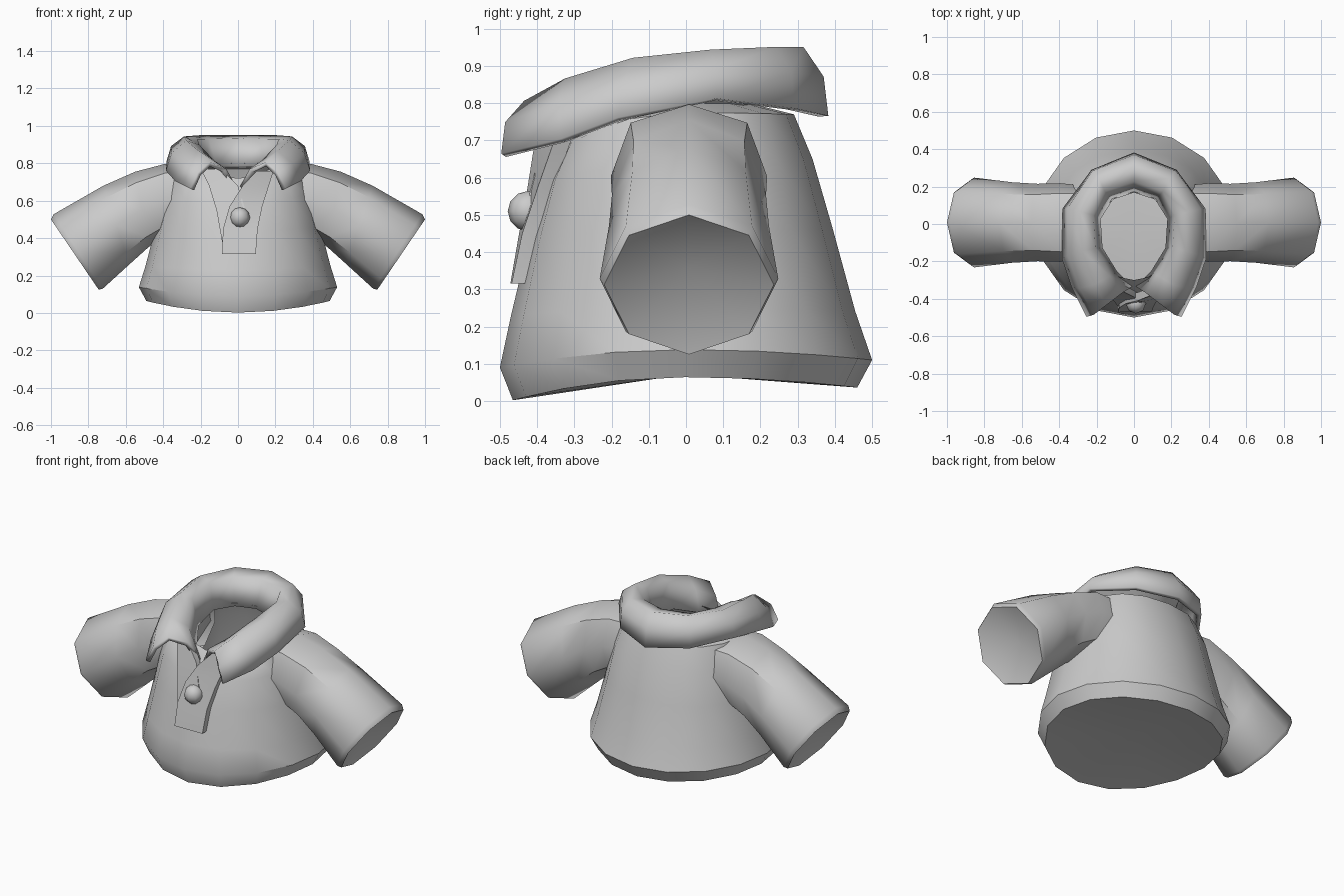
import bpy, bmesh, math
from mathutils import Vector

if "Cube" in bpy.data.objects:
    bpy.data.objects.remove(bpy.data.objects["Cube"])

fabric = bpy.data.materials.new("light_grey")
fabric.diffuse_color = (0.6, 0.6, 0.6, 1)
fabric.use_nodes = True
fabric.node_tree.nodes["Principled BSDF"].inputs["Base Color"].default_value = fabric.diffuse_color


def finish(name, bm, angle=35):
    bmesh.ops.recalc_face_normals(bm, faces=bm.faces[:])
    me = bpy.data.meshes.new(name)
    bm.to_mesh(me)
    bm.free()
    me.materials.append(fabric)
    ob = bpy.data.objects.new(name, me)
    bpy.context.collection.objects.link(ob)
    bpy.ops.object.select_all(action='DESELECT')
    bpy.context.view_layer.objects.active = ob
    ob.select_set(True)
    bpy.ops.object.shade_smooth_by_angle(angle=math.radians(angle))
    return ob


def loft(name, rings, closed=True, start=None, end=None, angle=35):
    """Skin equally long point rings; start and end shift the cap centres."""
    bm = bmesh.new()
    vs = [[bm.verts.new(p) for p in r] for r in rings]
    n = len(rings[0])
    for a, b in zip(vs, vs[1:]):
        for i in range(n if closed else n - 1):
            j = (i + 1) % n
            bm.faces.new((a[i], a[j], b[j], b[i]))
    for shift, ring in ((start, vs[0]), (end, vs[-1])):
        if shift is not None:
            mid = sum((v.co for v in ring), Vector()) / n
            c = bm.verts.new(mid + Vector(shift))
            for i in range(n):
                bm.faces.new((ring[i], ring[(i + 1) % n], c))
    return finish(name, bm, angle)


def power(v, e):
    return math.copysign(abs(v) ** e, v) if abs(v) > 1e-6 else 0.0


# Torso: half width, front y, back y, height at front, side and back, squareness
def torso_ring(rx, yf, yb, zf, zm, zb, e, n=16):
    pts = []
    for i in range(n):
        a = math.tau * i / n
        s = power(math.cos(a), e)
        y = (yf + yb) / 2 + s * (yb - yf) / 2
        z = zm + ((zb if s > 0 else zf) - zm) * s * s
        pts.append((rx * power(math.sin(a), e), y, z))
    return pts


torso = [
    (0.49, -0.465, 0.46, 0.002, 0.064, 0.036, 1),
    (0.53, -0.50, 0.50, 0.09, 0.138, 0.11, 1),
    (0.495, -0.47, 0.455, 0.23, 0.25, 0.24, 0.98),
    (0.44, -0.42, 0.395, 0.44, 0.46, 0.46, 0.94),
    (0.395, -0.375, 0.34, 0.59, 0.64, 0.65, 0.88),
    (0.35, -0.33, 0.29, 0.68, 0.775, 0.77, 0.88),
    (0.20, -0.30, 0.17, 0.72, 0.805, 0.80, 0.95),
]
loft("torso", [torso_ring(*r) for r in torso], start=(0, 0, 0.03))

# Sleeves: top x, top z, bottom x, bottom z, half depth, squareness
sleeve = [
    (0.25, 0.79, 0.34, 0.44, 0.20, 0.8),
    (0.39, 0.797, 0.40, 0.41, 0.21, 0.85),
    (0.55, 0.755, 0.48, 0.35, 0.207, 0.95),
    (0.72, 0.68, 0.58, 0.26, 0.215, 1),
    (0.985, 0.528, 0.725, 0.128, 0.24, 1),
    (1.00, 0.50, 0.745, 0.125, 0.228, 1),
]


def sleeve_ring(side, tx, tz, bx, bz, ry, e, n=8):
    pts = []
    for i in range(n):
        a = math.tau * i / n
        c = power(math.cos(a), e) / 2
        pts.append((side * ((tx + bx) / 2 + c * (tx - bx)),
                    0.008 + ry * power(math.sin(a), e),
                    (tz + bz) / 2 + c * (tz - bz)))
    return pts


# The cuff openings are shallow hollows
for side, name in ((-1, "left_sleeve"), (1, "right_sleeve")):
    loft(name, [sleeve_ring(side, *r) for r in sleeve],
         end=(-0.06 * side, 0, 0.045), angle=46)

# Collar: inner hem, inner top, outer top, outer hem, from the back to the tip
collar = [
    ((0, .18, .78), (0, .235, .925), (0, .31, .94), (0, .37, .765)),
    ((.12, .14, .78), (.16, .18, .92), (.185, .24, .94), (.22, .28, .785)),
    ((.19, .03, .78), (.225, .05, .92), (.285, .065, .932), (.37, .08, .81)),
    ((.18, -.13, .75), (.215, -.13, .89), (.275, -.14, .91), (.375, -.18, .757)),
    ((.10, -.26, .70), (.14, -.28, .81), (.21, -.32, .855), (.325, -.33, .70)),
    ((.02, -.34, .67), (.07, -.37, .76), (.15, -.43, .795), (.245, -.49, .66)),
]


def collar_row(row, side):
    a, b, c, d = (Vector(p) for p in row)
    mid = (c + d) / 2 + Vector((c.x * 0.07, (c.y + 0.05) * 0.05, 0.015))
    return [(side * p.x, p.y, p.z) for p in (a, b, c, mid, d)]


rows = [collar_row(r, -1) for r in reversed(collar)]
rows += [collar_row(r, 1) for r in collar[1:]]
ob = loft("collar", rows, closed=False, angle=75)
mod = ob.modifiers.new("thickness", 'SOLIDIFY')
mod.thickness = 0.025
mod.offset = 0


# Button flaps: left x, right x, front y, z
def flap(name, rows, t):
    rings = []
    for xl, xr, y, z in rows:
        yl, yr = y + 1.8 * xl * xl, y + 1.8 * xr * xr
        rings.append([(xl, yl, z), (xr, yr, z), (xr, yr + t, z), (xl, yl + t, z)])
    loft(name, rings, start=(0, 0, 0), end=(0, 0, 0))


flap("button_flap", [
    (-0.085, 0.095, -0.485, 0.315),
    (-0.08, 0.105, -0.46, 0.45),
    (-0.045, 0.13, -0.43, 0.57),
    (0.025, 0.165, -0.41, 0.68),
    (0.10, 0.19, -0.395, 0.76)], 0.045)
flap("under_flap", [
    (-0.085, 0.05, -0.455, 0.38),
    (-0.115, 0.04, -0.425, 0.55),
    (-0.155, 0.00, -0.39, 0.68),
    (-0.20, -0.09, -0.36, 0.77)], 0.035)

# Button
bm = bmesh.new()
bmesh.ops.create_uvsphere(bm, u_segments=8, v_segments=6, radius=0.054)
bmesh.ops.translate(bm, verts=bm.verts[:], vec=(0.01, -0.425, 0.51))
finish("button", bm, 50)
